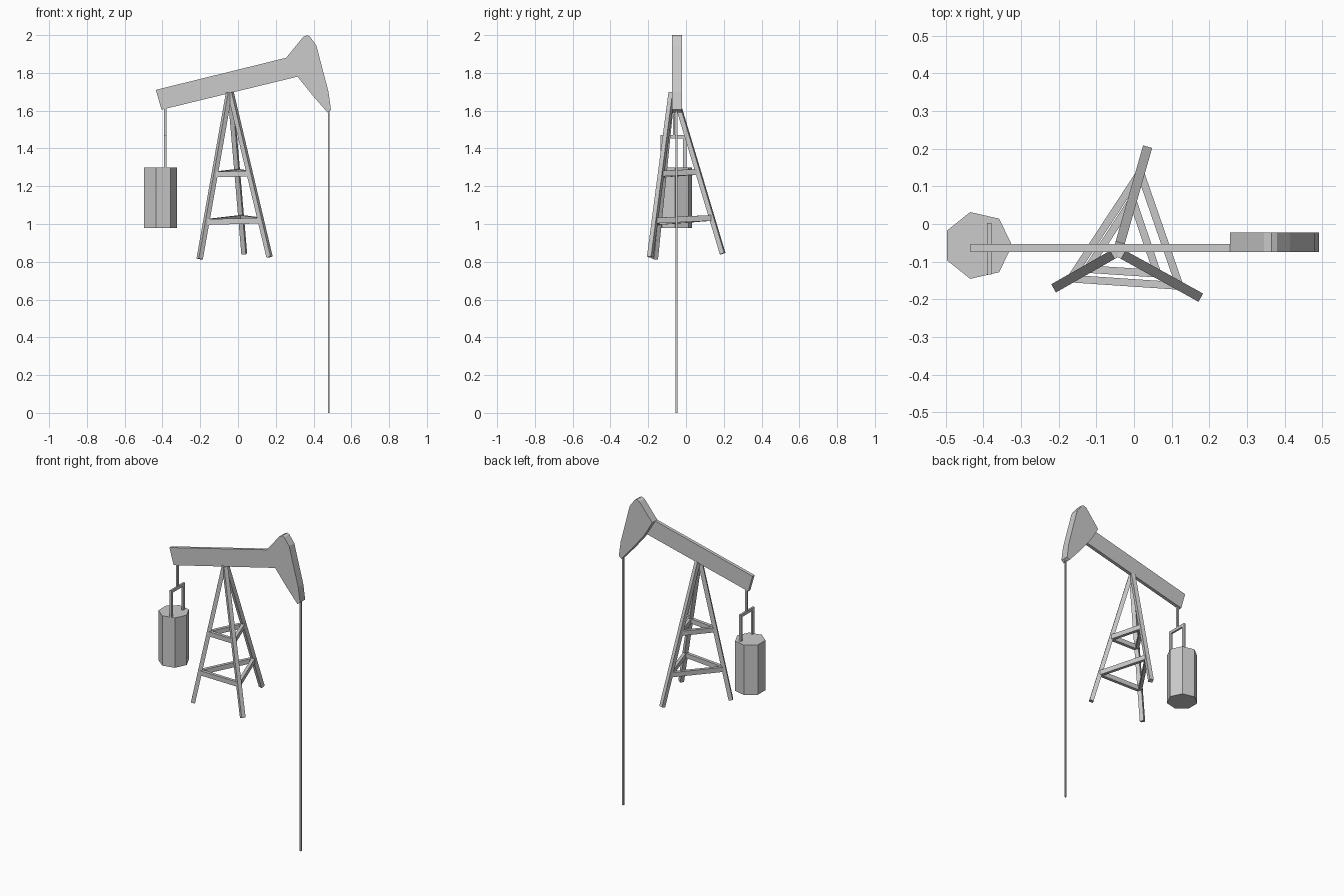
import bpy, bmesh, math
from mathutils import Vector

if "Cube" in bpy.data.objects:
    bpy.data.objects.remove(bpy.data.objects["Cube"])


def make_object(name, verts, faces):
    mesh = bpy.data.meshes.new(name)
    mesh.from_pydata([tuple(v) for v in verts], [], faces)
    bm = bmesh.new()
    bm.from_mesh(mesh)
    bmesh.ops.recalc_face_normals(bm, faces=bm.faces)
    bm.to_mesh(mesh)
    bm.free()
    obj = bpy.data.objects.new(name, mesh)
    bpy.context.collection.objects.link(obj)
    return obj


def prism(name, base, offset):
    """Extrude a closed outline along an offset vector."""
    n = len(base)
    base = [Vector(p) for p in base]
    verts = base + [p + Vector(offset) for p in base]
    faces = [list(range(n)), list(range(n, 2 * n))]
    faces += [[i, (i + 1) % n, n + (i + 1) % n, n + i] for i in range(n)]
    return make_object(name, verts, faces)


def strut(name, a, b, width, depth):
    """Rectangular bar from a to b; width is measured horizontally."""
    a, b = Vector(a), Vector(b)
    d = (b - a).normalized()
    side = d.cross(Vector((0, 0, 1)))
    side = side.normalized() if side.length > 1e-4 else Vector((1, 0, 0))
    up = side.cross(d)
    corners = [a + side * s * width / 2 + up * u * depth / 2
               for s, u in ((-1, -1), (1, -1), (1, 1), (-1, 1))]
    return prism(name, corners, b - a)


def slab(name, profile, y0, y1):
    return prism(name, [(x, y0, z) for x, z in profile], (0, y1 - y0, 0))


# Walking beam and wider curved head, flush at the front
slab("walking_beam", [(-0.435, 1.71), (-0.405, 1.605), (0.315, 1.78), (0.255, 1.88)],
     -0.074, -0.053)
slab("beam_head", [(0.255, 1.88), (0.345, 1.99), (0.366, 2.0), (0.38, 1.993),
                   (0.415, 1.945), (0.479, 1.70), (0.492, 1.605), (0.474, 1.59),
                   (0.40, 1.675), (0.315, 1.78)], -0.074, -0.022)

# Pump rod hanging from the head
strut("pump_rod", (0.48, -0.05, 0), (0.48, -0.05, 1.62), 0.009, 0.009)

# Three-legged stand
apex = Vector((-0.043, -0.073, 1.695))
legs = {
    "left": (apex + Vector((-0.004, -0.003, 0)), Vector((-0.203, -0.165, 0.815))),
    "right": (apex + Vector((0.004, -0.003, 0)), Vector((0.167, -0.190, 0.825))),
    "back": (apex + Vector((0.003, 0.012, 0)), Vector((0.033, 0.194, 0.843))),
}
for key, (top, foot) in legs.items():
    strut(key + "_leg", top, foot, 0.025, 0.025)

# Two rings of braces between the legs
for level, t in (("upper", 0.492), ("lower", 0.778)):
    for p, q in (("left", "right"), ("right", "back"), ("back", "left")):
        strut(f"{level}_brace_{p}_{q}", legs[p][0].lerp(legs[p][1], t),
              legs[q][0].lerp(legs[q][1], t), 0.02, 0.03)

# Seven-sided counterweight
ring = [(-0.415 + 0.091 * math.cos(math.tau * i / 7),
         -0.057 + 0.091 * math.sin(math.tau * i / 7), 0.98) for i in range(7)]
prism("counterweight", ring, (0, 0, 0.32))

# Hanger: single rod, crossbar and two stirrup legs
hx = -0.385
strut("hanger_rod", (hx, -0.064, 1.465), (hx, -0.064, 1.625), 0.012, 0.012)
strut("hanger_crossbar", (hx, -0.134, 1.462), (hx, 0.002, 1.462), 0.012, 0.018)
for side, y in (("front", -0.125), ("back", -0.007)):
    strut("hanger_leg_" + side, (hx, y, 1.29), (hx, y, 1.457), 0.012, 0.018)
